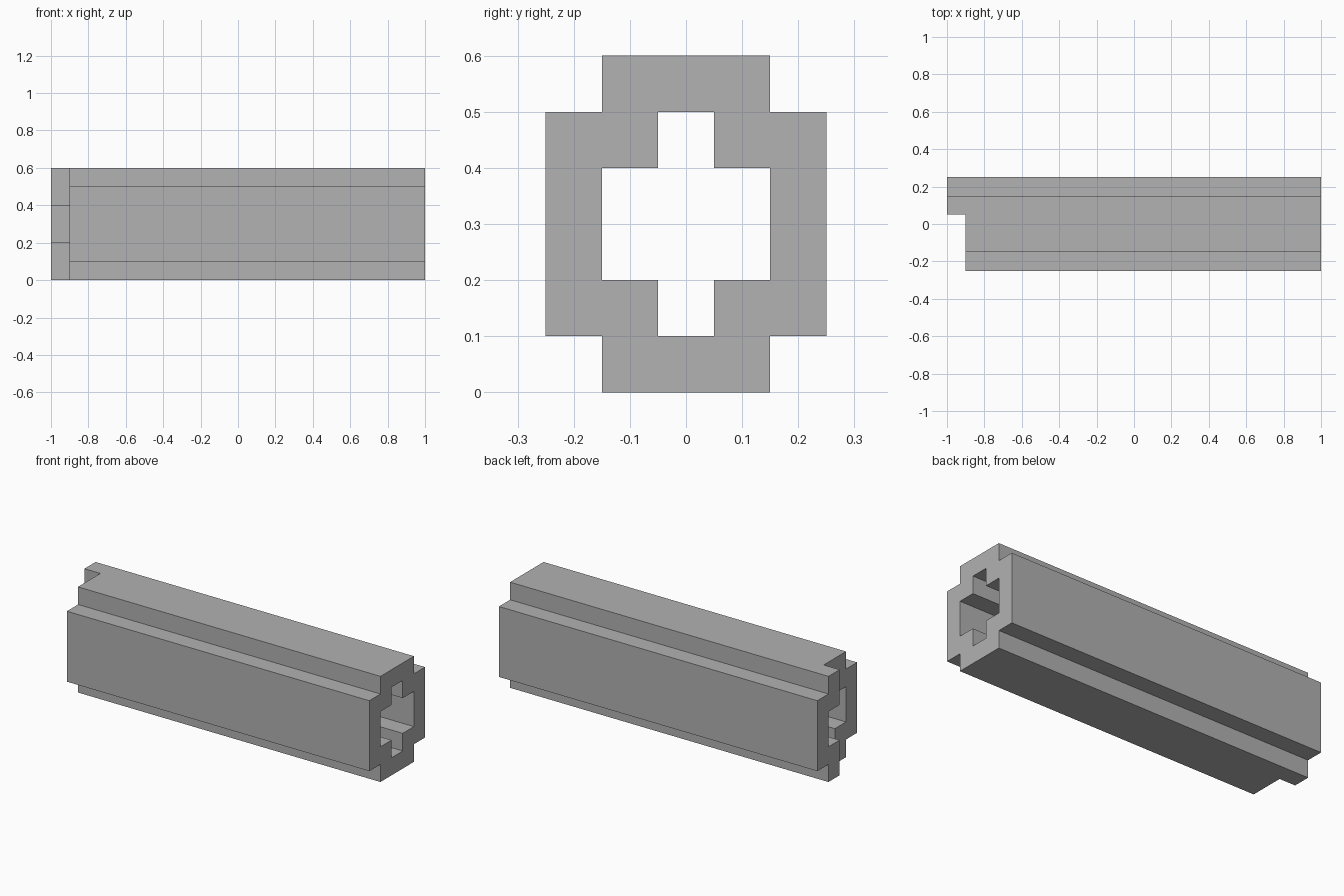
import bpy
import bmesh
import math

default = bpy.data.objects.get("Cube")
if default:
    bpy.data.objects.remove(default)

CELL = 0.1           # wall thickness and step size
SECTION = [".###.",
           "##.##",
           "#...#",
           "#...#",
           "##.##",
           ".###."]
RIGHT_END, NOTCH, LEFT_END = 1.0, -0.9, -1.0

grey = bpy.data.materials.new("plain grey")
grey.use_nodes = True
colour = (0.445, 0.445, 0.445, 1)
grey.diffuse_color = colour
grey.node_tree.nodes["Principled BSDF"].inputs["Base Color"].default_value = colour


def extrude_along_x(bm, faces, distance):
    """Extrude a flat region along x and return its new end faces."""
    geom = bmesh.ops.extrude_face_region(bm, geom=faces)["geom"]
    verts = [g for g in geom if isinstance(g, bmesh.types.BMVert)]
    bmesh.ops.translate(bm, verts=verts, vec=(distance, 0, 0))
    return [g for g in geom if isinstance(g, bmesh.types.BMFace)]


bm = bmesh.new()

# Stepped hollow cross-section at the right end
for row, line in enumerate(SECTION):
    for col, mark in enumerate(line):
        if mark == "#":
            y = (col - len(line) / 2) * CELL
            z = row * CELL
            corners = [(y, z), (y + CELL, z), (y + CELL, z + CELL), (y, z + CELL)]
            bm.faces.new([bm.verts.new((RIGHT_END, cy, cz)) for cy, cz in corners])
bmesh.ops.remove_doubles(bm, verts=bm.verts, dist=0.001)

# Main tube
end = extrude_along_x(bm, bm.faces[:], NOTCH - RIGHT_END)

# Rear part of the section carries on past the notch
tongue = [f for f in end if f.calc_center_median().y > CELL / 2]
extrude_along_x(bm, tongue, LEFT_END - NOTCH)
inner = [f for f in tongue if f.is_valid]
if inner:
    bmesh.ops.delete(bm, geom=inner, context="FACES")

# Merge coplanar cells into large flat faces
bmesh.ops.recalc_face_normals(bm, faces=bm.faces)
bmesh.ops.dissolve_limit(bm, angle_limit=math.radians(1),
                         verts=bm.verts, edges=bm.edges)

mesh = bpy.data.meshes.new("hollow_beam")
bm.to_mesh(mesh)
bm.free()
mesh.materials.append(grey)
beam = bpy.data.objects.new("hollow_beam", mesh)
bpy.context.collection.objects.link(beam)
